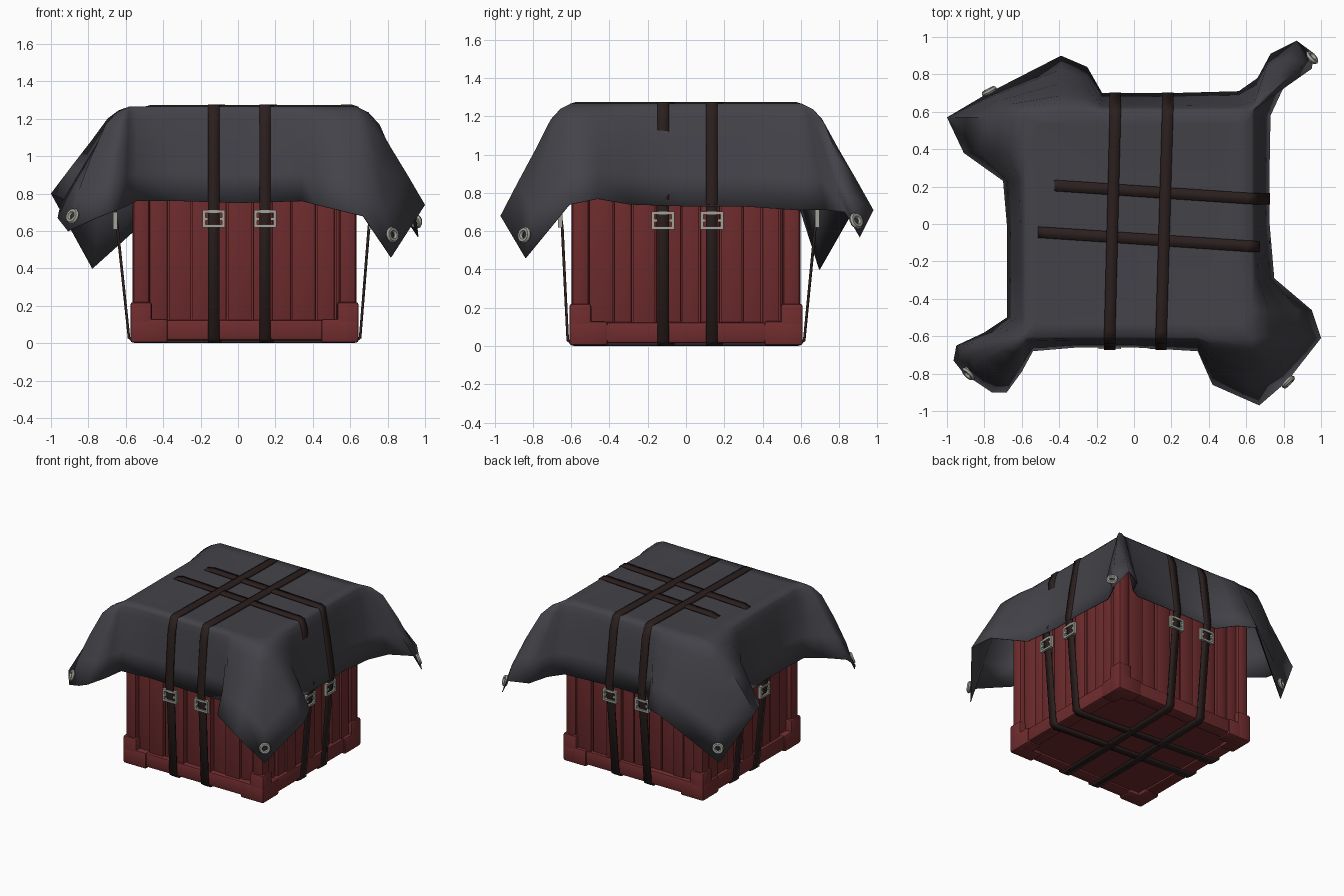
import bpy, bmesh, math, random
from mathutils import Vector, Matrix

if "Cube" in bpy.data.objects:
    bpy.data.objects.remove(bpy.data.objects["Cube"])

random.seed(4)
CX = 0.035          # crate centre in x
H = 0.61            # crate half width


def material(name, col):
    m = bpy.data.materials.new(name)
    m.diffuse_color = (*col, 1)
    m.use_nodes = True
    m.node_tree.nodes["Principled BSDF"].inputs["Base Color"].default_value = m.diffuse_color
    return m


RED = material("crate_red", (0.16, 0.025, 0.027))
GREY = material("tarp_grey", (0.057, 0.055, 0.066))
BROWN = material("strap_brown", (0.024, 0.014, 0.013))
METAL = material("buckle_metal", (0.36, 0.36, 0.32))


def finish(bm, name, mat, angle=35):
    me = bpy.data.meshes.new(name)
    bm.to_mesh(me)
    bm.free()
    ob = bpy.data.objects.new(name, me)
    bpy.context.collection.objects.link(ob)
    me.materials.append(mat)
    bpy.ops.object.select_all(action='DESELECT')
    ob.select_set(True)
    bpy.context.view_layer.objects.active = ob
    bpy.ops.object.shade_smooth_by_angle(angle=math.radians(angle))
    return ob


def box(bm, lo, hi, r=0.0, mat=Matrix()):
    lo, hi = Vector(lo), Vector(hi)
    size = hi - lo
    m = mat @ Matrix.Translation((lo + hi) / 2) @ Matrix.Diagonal((*size, 1))
    vs = bmesh.ops.create_cube(bm, size=1, matrix=m)["verts"]
    if r:
        edges = list({e for v in vs for e in v.link_edges})
        bmesh.ops.bevel(bm, geom=edges, offset=r, segments=2, profile=0.5, affect='EDGES')


def side(k):
    """Matrix that turns a front-facing part to side k of the crate."""
    return Matrix.Translation((CX, 0, 0)) @ Matrix.Rotation(k * math.pi / 2, 4, 'Z')


# Crate core
bm = bmesh.new()
box(bm, (CX - 0.545, -0.545, 0.03), (CX + 0.545, 0.545, 1.21))
finish(bm, "crate_core", RED)

# Vertical planks of uneven width and depth on all four sides
bm = bmesh.new()
for k in range(4):
    x = -0.51
    while x < 0.5:
        w = min(random.uniform(0.09, 0.14), 0.51 - x)
        d = random.choice((0.56, 0.575, 0.588))
        box(bm, (x + 0.004, -d, 0.08), (x + w - 0.004, -0.53, 1.18), 0.004, side(k))
        x += w
finish(bm, "crate_planks", RED)

# Frame rails and corner posts
bm = bmesh.new()
for k in range(4):
    box(bm, (-0.59, -0.6, 0.015), (0.59, -0.5, 0.125), 0.015, side(k))
    box(bm, (-0.58, -0.59, 1.12), (0.58, -0.5, 1.225), 0.015, side(k))
    box(bm, (-0.598, -0.598, 0.1), (-0.505, -0.505, 1.2), 0.025, side(k))
finish(bm, "crate_frame", RED)

# Three-armed corner brackets, bottom and top
bm = bmesh.new()
for k in range(4):
    for top in (0, 1):
        h = H - 0.015 * top
        z = (lambda a, b: (1.235 - b, 1.235 - a)) if top else (lambda a, b: (a, b))
        for ex, ey, z1 in ((0.2, 0.12, 0.13), (0.12, 0.2, 0.13), (0.115, 0.115, 0.22)):
            a, b = z(0.003, z1)
            box(bm, (-h, -h, a), (-h + ex, -h + ey, b), 0.014, side(k))
finish(bm, "corner_brackets", RED)

# Tarp: hem line, counter-clockwise from the front left corner
HEM = [(-.68, -.50, .74), (-.80, -.58, .74), (-.95, -.65, .74), (-.965, -.73, .67), (-.91, -.80, .60),
       (-.76, -.90, .67), (-.68, -.90, .70), (-.60, -.79, .73), (-.54, -.68, .76),
       (-.30, -.66, .76), (0, -.66, .75), (.34, -.68, .76),
       (.42, -.86, .74), (.67, -.97, .68), (.82, -.84, .46), (1.0, -.61, .74), (.95, -.46, .77),
       (.75, -.29, .74), (.725, 0, .73), (.725, .30, .73), (.73, .58, .71),
       (.80, .73, .71), (.95, .83, .70), (.965, .91, .57), (.87, .98, .71), (.73, .91, .70),
       (.66, .78, .72), (.56, .71, .74), (.20, .70, .75), (-.17, .70, .75),
       (-.25, .84, .74), (-.39, .90, .75), (-.78, .70, .40), (-1.0, .57, .80), (-.91, .38, .76),
       (-.70, .23, .75), (-.68, 0, .75), (-.68, -.25, .75)]
TOP = 1.266


def rim(p):
    return Vector((max(-0.58, min(0.63, p[0])), max(-0.605, min(0.605, p[1])), TOP))


bm = bmesh.new()
rings = [[bm.verts.new(((rim(p).x - CX) * 0.88 + CX, rim(p).y * 0.88, 1.26)) for p in HEM]]
for f, g in ((0, 0), (0.14, 0.045), (0.28, 0.14), (0.5, 0.41), (0.75, 0.7), (1, 1)):
    ring = []
    for p in HEM:
        a, b = rim(p), Vector(p)
        s = f + 0.5 * f * (1 - f) if b.z < 0.65 else f      # tips bulge outwards
        ring.append(bm.verts.new((a.x + (b.x - a.x) * s, a.y + (b.y - a.y) * s, a.z + (b.z - a.z) * g)))
    rings.append(ring)
n = len(HEM)
bm.faces.new(rings[0])
for r0, r1 in zip(rings, rings[1:]):
    for j in range(n):
        i = (j + 1) % n
        bm.faces.new((r0[j], r1[j], r1[i], r0[i]))
bmesh.ops.remove_doubles(bm, verts=bm.verts, dist=0.0005)
tarp = finish(bm, "tarp", GREY, 75)
mod = tarp.modifiers.new("thickness", 'SOLIDIFY')
mod.thickness = 0.005

# Eyelets near the four tarp tips
bm = bmesh.new()
for pos, nrm in (((.825, -.845, .58), (.68, -.68, .15)), ((-.775, .71, .515), (-.45, .85, .1)),
                 ((.95, .89, .655), (.62, .62, .3)), ((-.885, -.80, .68), (-.62, -.62, .3))):
    m = Matrix.Translation(pos) @ Vector(nrm).to_track_quat('Z', 'Y').to_matrix().to_4x4()
    grid = []
    for i in range(12):
        a = i * math.tau / 12
        grid.append([bm.verts.new(m @ Vector(((0.03 + 0.014 * math.cos(b)) * math.cos(a),
                                             (0.03 + 0.014 * math.cos(b)) * math.sin(a),
                                             0.014 * math.sin(b))))
                     for b in (q * math.tau / 6 for q in range(6))])
    for i in range(12):
        for q in range(6):
            s, t = grid[i], grid[(i + 1) % 12]
            bm.faces.new((s[q], t[q], t[(q + 1) % 6], s[(q + 1) % 6]))
finish(bm, "tarp_eyelets", METAL)


# Straps: closed loops round crate and tarp, each with a buckle at both ends
def place(axis, u, v, z):
    return Vector((CX + u, v, z)) if axis == 'x' else Vector((v, u, z))


def half_path(e, low, high):
    out = e - 0.61
    return [(0.585, 0.008), (0.618, 0.03), (e - 0.025, 0.62), (e - 0.005, 0.77),
            (0.617 + out * 0.52 - low, 1.03), (0.617 + out * 0.28 - high, 1.18),
            (0.604, 1.259), (0.575, 1.268), (0.42, 1.267)]


def strap(name, axis, v_neg, v_pos, e_neg, e_pos, low, high, dip):
    neg = [(-u, z) for u, z in half_path(e_neg, low, high)]
    if dip:                                   # strap dips under the cloth at this end
        neg[-3:] = [(-0.6, 1.245), (-0.57, 1.25), (dip - 0.06, 1.25), (dip + 0.02, 1.267)]
    path = neg + half_path(e_pos, low, high)[::-1]
    lat = lambda u: v_neg + (v_pos - v_neg) * max(0, min(1, (u + 0.6) / 1.2))
    bm = bmesh.new()
    rows = [[bm.verts.new(place(axis, u, lat(u) + w, z)) for w in (-0.03, 0.03)] for u, z in path]
    for a, b in zip(rows, rows[1:] + rows[:1]):
        bm.faces.new((a[0], a[1], b[1], b[0]))
    bmesh.ops.recalc_face_normals(bm, faces=bm.faces)
    mod = finish(bm, name, BROWN).modifiers.new("thickness", 'SOLIDIFY')
    mod.thickness, mod.offset = 0.015, 0

    bm = bmesh.new()
    for u, v in ((-e_neg + 0.015, v_neg), (e_pos - 0.015, v_pos)):
        bars = [((w - 0.008, -0.047), (w + 0.008, 0.047)) for w in (-0.052, 0.052)]
        bars += [((-0.06, h - 0.008), (0.06, h + 0.008)) for h in (-0.039, 0.039)]
        bars += [((-0.05, -0.008), (-0.03, 0.008)), ((0.03, -0.008), (0.05, 0.008))]
        for (a, b), (c, d) in bars:
            if axis == 'x':
                box(bm, (CX + u - 0.012, v + a, 0.655 + b), (CX + u + 0.012, v + c, 0.655 + d))
            else:
                box(bm, (v + a, u - 0.012, 0.665 + b), (v + c, u + 0.012, 0.665 + d))
    finish(bm, name + "_buckles", METAL)


strap("long_strap_left", 'y', -0.13, -0.10, 0.672, 0.70, 0, 0, 0)
strap("long_strap_right", 'y', 0.145, 0.18, 0.672, 0.70, 0.004, 0.004, 0)
strap("cross_strap_back", 'x', 0.215, 0.135, 0.705, 0.69, 0.012, 0.022, -0.41)
strap("cross_strap_front", 'x', -0.04, -0.12, 0.705, 0.69, 0.04, 0.008, -0.52)
